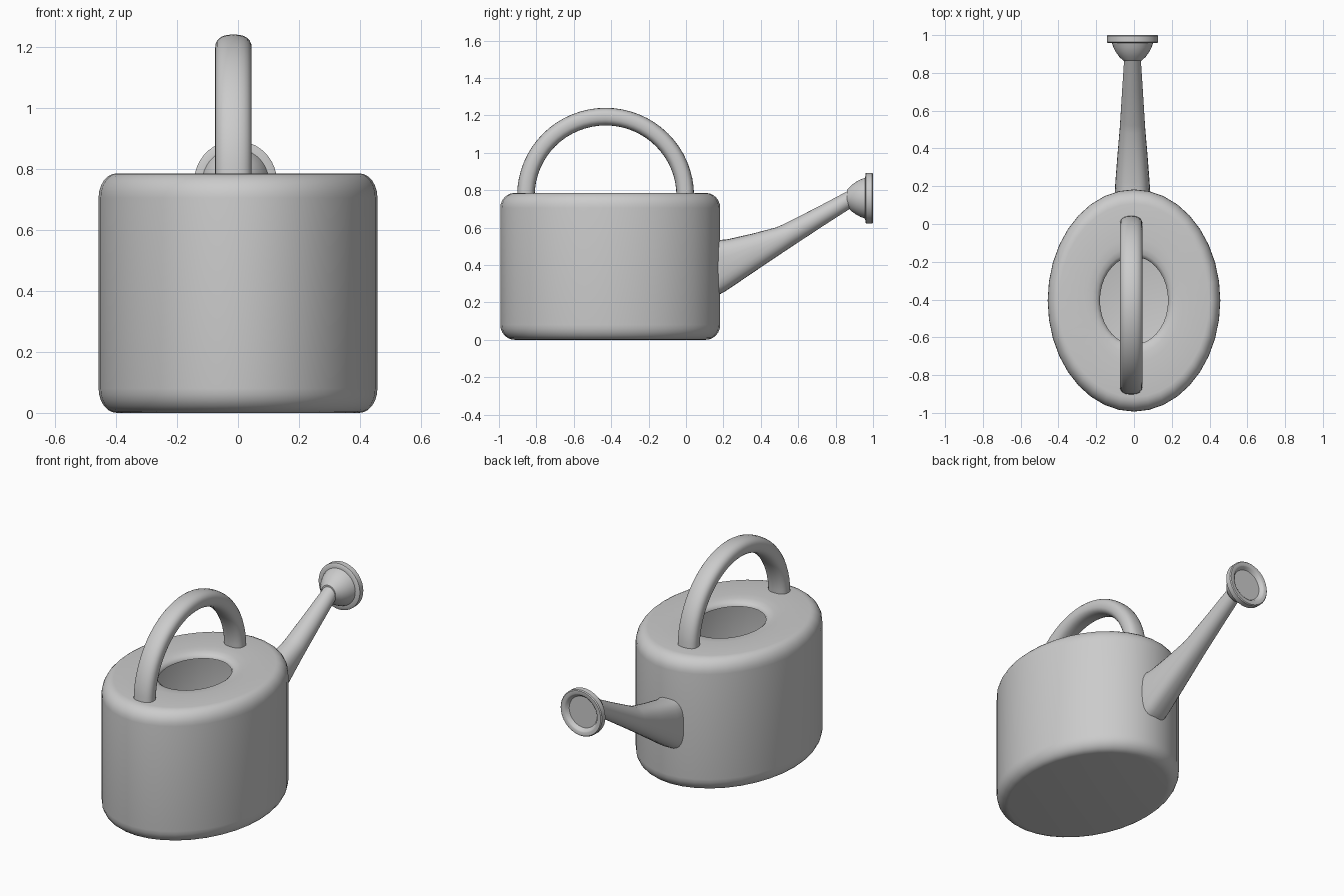
import bpy, bmesh, math
from mathutils import Vector

if "Cube" in bpy.data.objects:
    bpy.data.objects.remove(bpy.data.objects["Cube"])


def skin(name, rings, caps=True, close=False, angle=40):
    """Bridge a list of equal-length vertex rings into one smooth object."""
    bm = bmesh.new()
    vs = [[bm.verts.new(p) for p in ring] for ring in rings]
    n = len(rings[0])
    pairs = list(zip(vs, vs[1:])) + ([(vs[-1], vs[0])] if close else [])
    for a, b in pairs:
        for i in range(n):
            j = (i + 1) % n
            bm.faces.new((a[i], a[j], b[j], b[i]))
    if caps and not close:
        bm.faces.new(vs[0][::-1])
        bm.faces.new(vs[-1])
    bmesh.ops.recalc_face_normals(bm, faces=bm.faces)
    me = bpy.data.meshes.new(name)
    bm.to_mesh(me)
    bm.free()
    ob = bpy.data.objects.new(name, me)
    bpy.context.collection.objects.link(ob)
    bpy.ops.object.select_all(action='DESELECT')
    bpy.context.view_layer.objects.active = ob
    ob.select_set(True)
    bpy.ops.object.shade_smooth_by_angle(angle=math.radians(angle))
    return ob


def section(center, u, v, a, b, n=32, power=2.0):
    """Superellipse ring: power 2 is an ellipse, higher is boxier."""
    pts = []
    for i in range(n):
        t = 2 * math.pi * i / n
        c, s = math.cos(t), math.sin(t)
        x = math.copysign(abs(c) ** (2 / power), c) * a
        y = math.copysign(abs(s) ** (2 / power), s) * b
        pts.append(Vector(center) + Vector(u) * x + Vector(v) * y)
    return pts


X, Y, Z = Vector((1, 0, 0)), Vector((0, 1, 0)), Vector((0, 0, 1))
CX = -0.008

# Oval body: (radius factor, height) profile with rounded rims and open top
H, F = 0.785, 0.08
arc = [math.radians(a) for a in range(0, 91, 15)]
outer = [(0.87 + 0.13 * math.sin(a), F - F * math.cos(a)) for a in arc]
outer += [(0.87 + 0.13 * math.cos(a), H - F + F * math.sin(a)) for a in arc]
lip = [(0.56, H), (0.48, H - 0.003), (0.43, H - 0.01), (0.40, H - 0.022), (0.395, H - 0.032)]
inner = [(0.45, H - 0.03), (0.86, H - 0.025), (0.93, H - 0.05), (0.965, H - 0.09),
         (0.965, 0.09), (0.93, 0.045), (0.86, 0.02)]
skin("body", [section((0, -0.405, z), X, Y, 0.457 * r, 0.588 * r, 36)
              for r, z in outer + lip + inner])

# Arched carrying handle, wider than it is thick
path = [(Vector((-0.015, -0.858, 0.74)), Vector((0, -1, 0)))]
for i in range(33):
    t = math.pi * (1 - i / 32)
    d = Vector((0, math.cos(t), math.sin(t)))
    path.append((Vector((-0.015, -0.43, 0.77)) + Vector((0, d.y * 0.426, d.z * 0.423)), d))
path.append((Vector((-0.015, -0.002, 0.74)), Vector((0, 1, 0))))
skin("handle", [section(p, X, d, 0.06, 0.047, 24, 2.5) for p, d in path])

# Tapered spout: (top y, top z, bottom y, bottom z, half width, boxiness)
stations = [
    (0.12, 0.532, 0.12, 0.215, 0.094, 3.0),
    (0.175, 0.533, 0.175, 0.240, 0.093, 3.0),
    (0.22, 0.537, 0.215, 0.262, 0.091, 2.8),
    (0.35, 0.566, 0.37, 0.367, 0.080, 2.5),
    (0.48, 0.600, 0.52, 0.468, 0.068, 2.2),
    (0.52, 0.617, 0.57, 0.501, 0.065, 2.1),
    (0.70, 0.708, 0.74, 0.613, 0.054, 2.0),
    (0.87, 0.798, 0.91, 0.722, 0.043, 2.0),
]
rings = []
for ty, tz, by, bz, w, p in stations:
    top, bot = Vector((CX, ty, tz)), Vector((CX, by, bz))
    d = top - bot
    rings.append(section((top + bot) / 2, X, d.normalized(), w, d.length / 2, 28, p))
skin("spout", rings)

# Sprinkler head: bell, flange and recessed face turned about the y axis
profile = [(0.862, 0.046), (0.885, 0.070), (0.910, 0.088), (0.935, 0.101), (0.958, 0.109),
           (0.959, 0.131), (0.963, 0.136), (0.995, 0.136), (1.0, 0.131),
           (1.0, 0.112), (0.996, 0.105), (0.985, 0.098), (0.978, 0.092)]
skin("sprinkler_head", [section((CX, y, 0.757), X, Z, r, r, 36) for y, r in profile])
